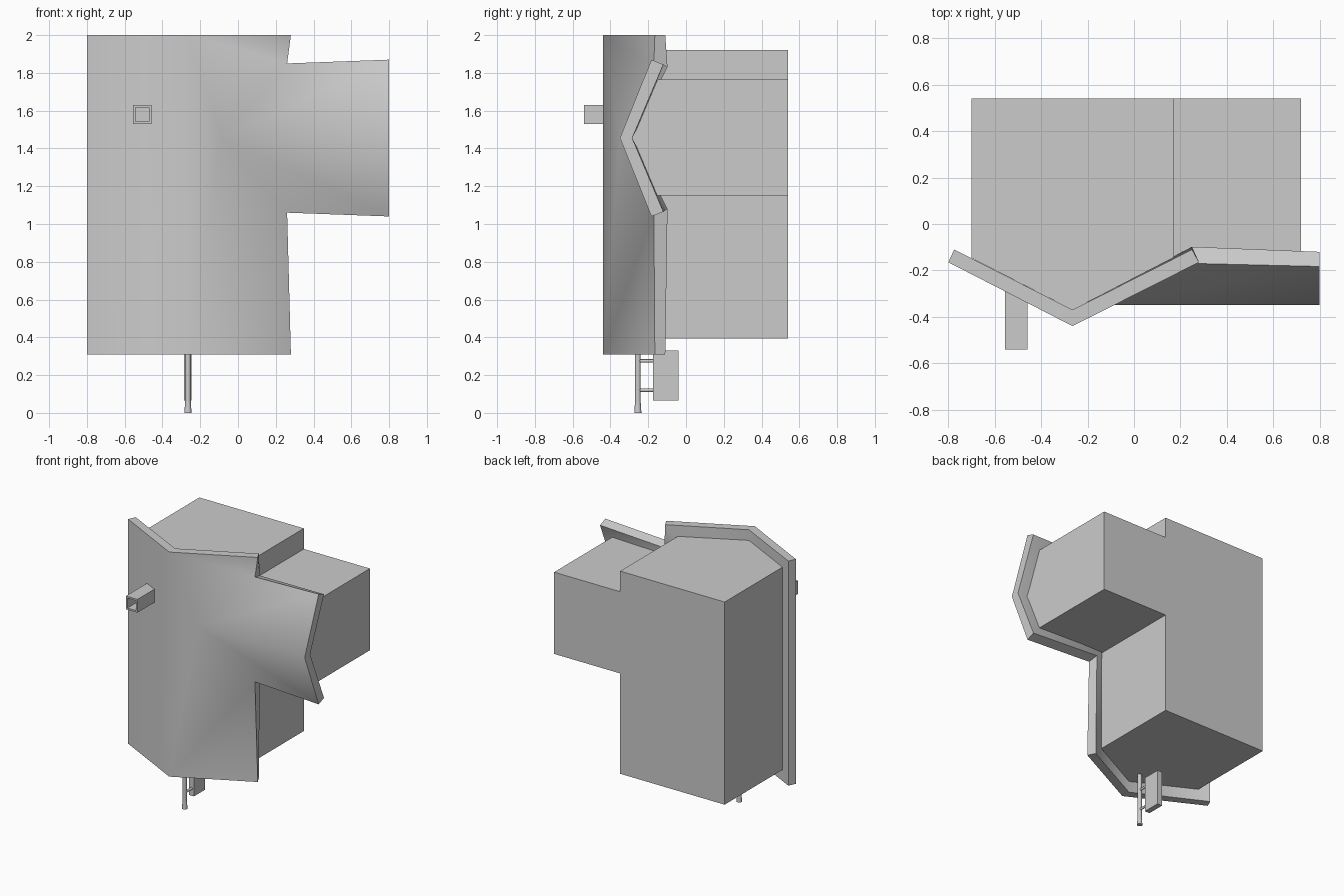
import bpy, bmesh, math
from mathutils import Matrix

if "Cube" in bpy.data.objects:
    bpy.data.objects.remove(bpy.data.objects["Cube"])


def finish(name, bm):
    bmesh.ops.recalc_face_normals(bm, faces=bm.faces[:])
    me = bpy.data.meshes.new(name)
    bm.to_mesh(me)
    bm.free()
    ob = bpy.data.objects.new(name, me)
    bpy.context.collection.objects.link(ob)
    return ob


def prism(name, loop_a, loop_b):
    """Closed solid between two matching loops."""
    bm = bmesh.new()
    a = [bm.verts.new(p) for p in loop_a]
    b = [bm.verts.new(p) for p in loop_b]
    bm.faces.new(a)
    bm.faces.new(b[::-1])
    for i in range(len(a)):
        j = (i + 1) % len(a)
        bm.faces.new((a[j], a[i], b[i], b[j]))
    return finish(name, bm)


def box(name, x0, x1, y0, y1, z0, z1):
    plan = [(x0, y0), (x1, y0), (x1, y1), (x0, y1)]
    return prism(name, [(x, y, z0) for x, y in plan], [(x, y, z1) for x, y in plan])


def rod(name, r1, r2, length, centre, rot=Matrix()):
    bm = bmesh.new()
    bmesh.ops.create_cone(bm, cap_ends=True, segments=12, radius1=r1, radius2=r2,
                          depth=length, matrix=Matrix.Translation(centre) @ rot)
    ob = finish(name, bm)
    bpy.context.view_layer.objects.active = ob
    ob.select_set(True)
    bpy.ops.object.shade_smooth_by_angle(angle=math.radians(40))
    ob.select_set(False)
    return ob


# Folded front shield: upright V panel with a sideways V panel on its right
outer = [(-.80, -.165, .31), (-.265, -.44, .31), (.28, -.165, .31), (.26, -.17, 1.06),
         (-.085, -.35, 1.455), (.26, -.17, 1.85), (.28, -.165, 2), (-.265, -.44, 2),
         (-.80, -.165, 2), (.80, -.183, 1.04), (.80, -.35, 1.455), (.80, -.183, 1.87)]
inner = [(-.775, -.11, .31), (-.265, -.37, .31), (.25, -.11, .31), (.25, -.098, 1.08),
         (-.10, -.285, 1.455), (.25, -.098, 1.83), (.25, -.11, 2), (-.265, -.37, 2),
         (-.775, -.11, 2), (.80, -.12, 1.065), (.80, -.285, 1.455), (.80, -.12, 1.845)]
faces = [(0, 1, 7, 8), (1, 2, 3, 4), (1, 4, 7), (7, 4, 5, 6), (4, 3, 9, 10), (4, 10, 11, 5)]
rim = [0, 1, 2, 3, 9, 10, 11, 5, 6, 7, 8]
bm = bmesh.new()
vo = [bm.verts.new(p) for p in outer]
vi = [bm.verts.new(p) for p in inner]
for f in faces:
    bm.faces.new([vo[i] for i in f])
    bm.faces.new([vi[i] for i in reversed(f)])
for i, j in zip(rim, rim[1:] + rim[:1]):
    bm.faces.new((vo[j], vo[i], vi[i], vi[j]))
shield = finish("front_shield", bm)
bpy.context.view_layer.objects.active = shield
shield.select_set(True)
bpy.ops.object.shade_smooth_by_angle(angle=math.radians(60))
shield.select_set(False)
# Keep the valleys between the two panels crisp
sharp = shield.data.attributes["sharp_edge"].data
for e in shield.data.edges:
    if set(e.vertices) in ({3, 4}, {4, 5}):
        sharp[e.index].value = True

# Main body block, its front following the upright V
plan = [(-.70, -.147), (-.265, -.37), (.17, -.145), (.17, .54), (-.70, .54)]
prism("main_body", [(x, y, .395) for x, y in plan], [(x, y, 1.92) for x, y in plan])

# Side body block, its front following the sideways V
side = [(-.154, 1.15), (.54, 1.15), (.54, 1.765), (-.154, 1.765), (-.285, 1.455)]
prism("side_body", [(.17, y, z) for y, z in side], [(.72, y, z) for y, z in side])

# Square tube with a recessed mouth
bm = bmesh.new()
bmesh.ops.create_cube(bm, size=1, matrix=Matrix.Translation((-.507, -.4, 1.58))
                      @ Matrix.Diagonal((.096, .28, .10, 1)))
bm.normal_update()
mouth = min(bm.faces, key=lambda f: f.calc_center_median().y)
bmesh.ops.inset_region(bm, faces=[mouth], thickness=.018)
hole = bmesh.ops.extrude_discrete_faces(bm, faces=[mouth])["faces"][0]
bmesh.ops.translate(bm, verts=hole.verts[:], vec=(0, .14, 0))
finish("square_tube", bm)

# Hanging post with foot, cross rods and paddle
rod("post", .015, .015, .36, (-.265, -.255, .22))
rod("post_foot", .019, .015, .06, (-.265, -.255, .03))
for z in (.12, .275):
    rod("cross_rod", .009, .009, .09, (-.265, -.212, z), Matrix.Rotation(math.pi / 2, 4, 'X'))
box("paddle", -.285, -.245, -.175, -.04, .065, .33)
